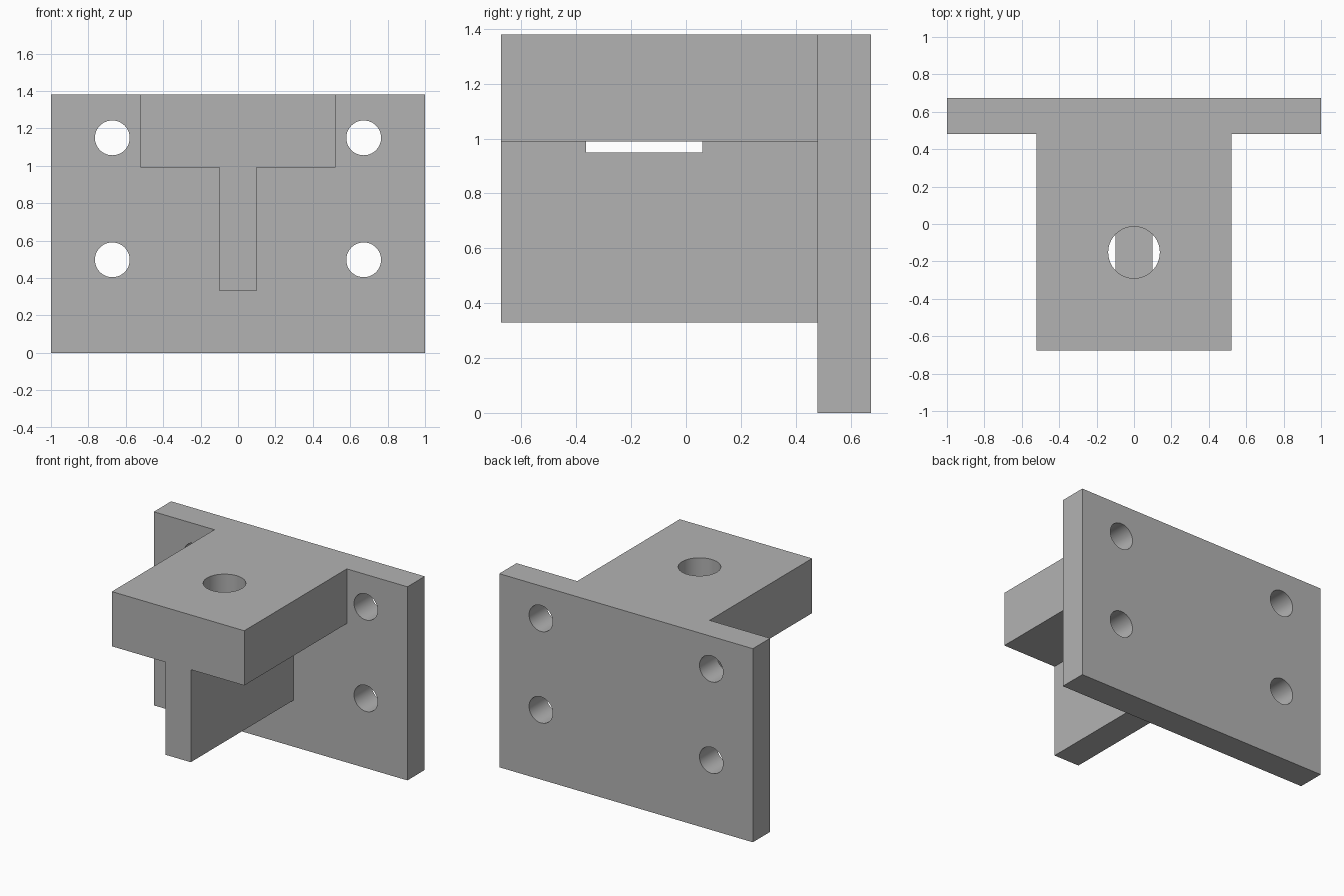
import bpy
import bmesh
import math
from mathutils import Matrix, Vector

cube = bpy.data.objects.get("Cube")
if cube:
    bpy.data.objects.remove(cube, do_unlink=True)

steel = bpy.data.materials.new("plain grey steel")
steel.use_nodes = True
grey = (0.45, 0.45, 0.45, 1)
steel.diffuse_color = grey
steel.node_tree.nodes["Principled BSDF"].inputs["Base Color"].default_value = grey

TOP, FRONT, BACK = 1.38, -0.675, 0.675
PLATE_FRONT = 0.48
SHELF_BOTTOM = 0.99
HOLE_Y = -0.152


def finish(name, bm):
    bmesh.ops.recalc_face_normals(bm, faces=bm.faces)
    mesh = bpy.data.meshes.new(name)
    bm.to_mesh(mesh)
    bm.free()
    mesh.materials.append(steel)
    obj = bpy.data.objects.new(name, mesh)
    bpy.context.collection.objects.link(obj)
    return obj


def extrude_profile(name, points, y0, y1):
    """Extrude an x-z outline from y0 to y1."""
    bm = bmesh.new()
    face = bm.faces.new([bm.verts.new((x, y0, z)) for x, z in points])
    new = bmesh.ops.extrude_face_region(bm, geom=[face])["geom"]
    verts = [v for v in new if isinstance(v, bmesh.types.BMVert)]
    bmesh.ops.translate(bm, verts=verts, vec=(0, y1 - y0, 0))
    return finish(name, bm)


def cylinder(name, radius, start, end):
    start, end = Vector(start), Vector(end)
    axis = end - start
    turn = axis.to_track_quat("Z", "Y").to_matrix().to_4x4()
    bm = bmesh.new()
    bmesh.ops.create_cone(bm, cap_ends=True, segments=64, radius1=radius,
                          radius2=radius, depth=axis.length,
                          matrix=Matrix.Translation((start + end) / 2) @ turn)
    return finish(name, bm)


def combine(target, tool, operation):
    """Apply a boolean and discard the helper."""
    mod = target.modifiers.new(operation.lower(), "BOOLEAN")
    mod.operation, mod.object, mod.solver = operation, tool, "EXACT"
    bpy.context.view_layer.objects.active = target
    bpy.ops.object.modifier_apply(modifier=mod.name)
    bpy.data.objects.remove(tool, do_unlink=True)


# Supporting web, with the shallow round clearance under the shelf hole
bracket = extrude_profile(
    "mounting_bracket",
    [(-0.1, 0.33), (0.1, 0.33), (0.1, SHELF_BOTTOM), (0.522, SHELF_BOTTOM),
     (0.522, TOP), (-0.522, TOP), (-0.522, SHELF_BOTTOM), (-0.1, SHELF_BOTTOM)],
    FRONT, PLATE_FRONT + 0.05)
combine(bracket, cylinder("clearance_cutter", 0.235, (0, HOLE_Y, 0.95),
                          (0, HOLE_Y, SHELF_BOTTOM)), "DIFFERENCE")

# Vertical hole through the shelf
combine(bracket, cylinder("shelf_hole_cutter", 0.138, (0, HOLE_Y, 0.97),
                          (0, HOLE_Y, TOP + 0.1)), "DIFFERENCE")

# Back plate
plate = extrude_profile("back_plate", [(-1, 0), (1, 0), (1, TOP), (-1, TOP)],
                        PLATE_FRONT, BACK)
combine(bracket, plate, "UNION")

# Four bolt holes through the plate
for x in (-0.672, 0.672):
    for z in (0.497, 1.149):
        combine(bracket, cylinder("bolt_hole_cutter", 0.093, (x, PLATE_FRONT - 0.1, z),
                                  (x, BACK + 0.1, z)), "DIFFERENCE")

# Smooth hole walls, crisp edges
bpy.ops.object.select_all(action="DESELECT")
bracket.select_set(True)
bpy.context.view_layer.objects.active = bracket
bpy.ops.object.shade_smooth_by_angle(angle=math.radians(30))
